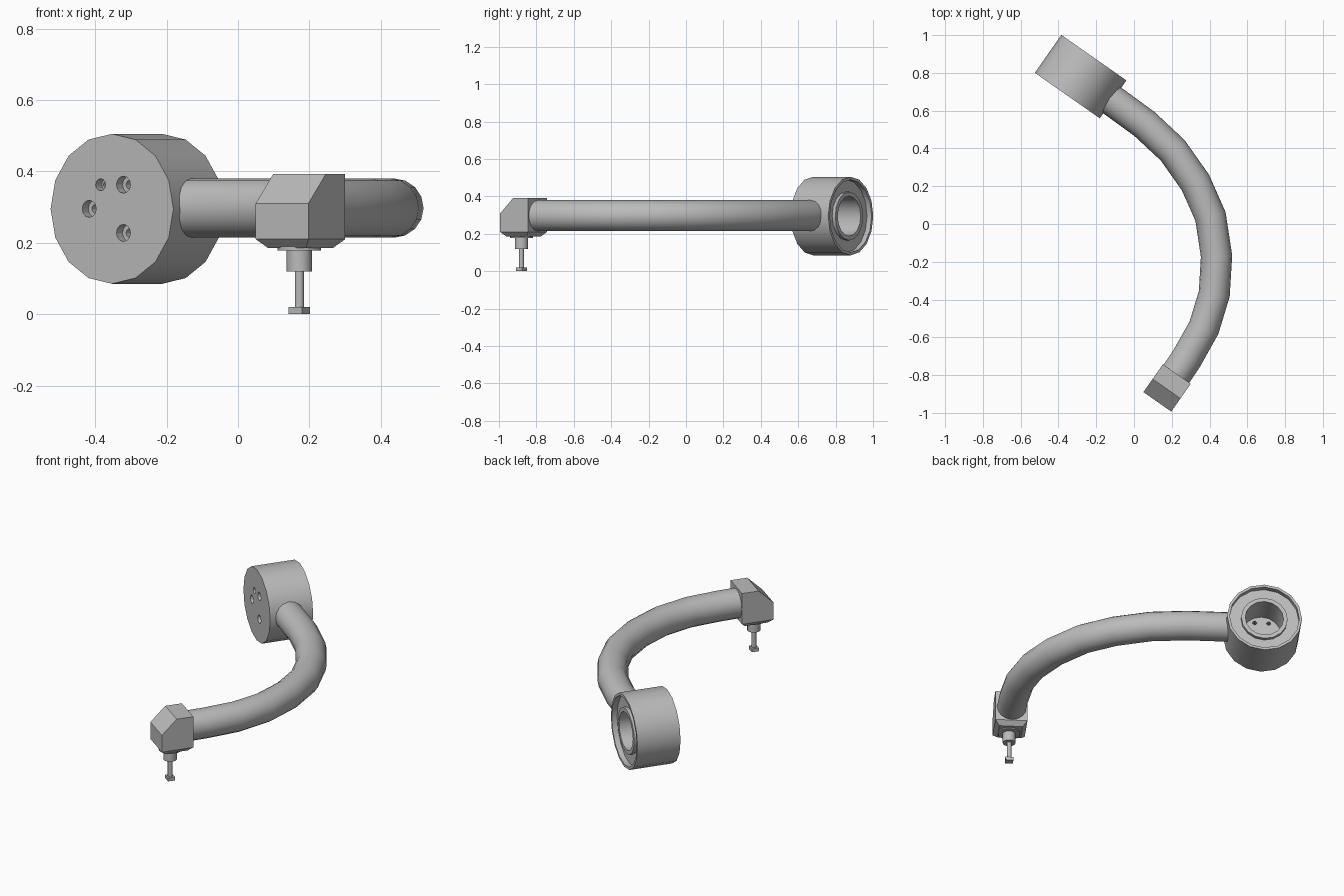
import bpy, bmesh
from math import cos, sin, pi, radians
from mathutils import Vector

if "Cube" in bpy.data.objects:
    bpy.data.objects.remove(bpy.data.objects["Cube"])

grey = bpy.data.materials.new("plain grey")
grey.use_nodes = True
grey.diffuse_color = (0.5, 0.5, 0.5, 1)
grey.node_tree.nodes["Principled BSDF"].inputs["Base Color"].default_value = (0.5, 0.5, 0.5, 1)

TURN = radians(-35)
AXIS_Z = 0.295


def finish(name, bm, location=(0, 0, 0), turn=TURN):
    """Turn a bmesh into a grey object with sharp edges kept."""
    bmesh.ops.remove_doubles(bm, verts=bm.verts, dist=1e-5)
    bmesh.ops.recalc_face_normals(bm, faces=bm.faces)
    mesh = bpy.data.meshes.new(name)
    bm.to_mesh(mesh)
    bm.free()
    mesh.materials.append(grey)
    obj = bpy.data.objects.new(name, mesh)
    obj.location = location
    obj.rotation_euler.z = turn
    bpy.context.collection.objects.link(obj)
    return obj


def smooth(obj):
    bpy.ops.object.select_all(action="DESELECT")
    obj.select_set(True)
    bpy.context.view_layer.objects.active = obj
    bpy.ops.object.shade_smooth_by_angle(angle=radians(30))


def skin(bm, rings):
    """Join consecutive vertex rings and cap both ends."""
    n = len(rings[0])
    for a, b in zip(rings, rings[1:]):
        for i in range(n):
            j = (i + 1) % n
            bm.faces.new((a[i], a[j], b[j], b[i]))
    bm.faces.new(rings[0])
    bm.faces.new(rings[-1])


def lathe(bm, profile, axis, sides=16, centre=(0, 0, 0)):
    """Revolve (radius, distance) points about the local y or z axis."""
    rings = []
    for r, d in profile:
        ring = []
        for i in range(sides):
            c, s = r * cos(2 * pi * i / sides), r * sin(2 * pi * i / sides)
            p = (c, d, s) if axis == "y" else (c, s, d)
            ring.append(bm.verts.new(Vector(p) + Vector(centre)))
        rings.append(ring)
    skin(bm, rings)


# Round housing, with a rim, a raised inner collar and a deep bore at the back
bm = bmesh.new()
lathe(bm, [(0.21, 0), (0.21, 0.245), (0.195, 0.245), (0.195, 0.215), (0.13, 0.215),
           (0.13, 0.235), (0.107, 0.235), (0.107, 0.06)], "y")
housing = finish("housing", bm, (-0.353, 0.68, AXIS_Z))

# Stepped screw holes and one small pin hole through the front plate
bm = bmesh.new()
for angle, wide, narrow in ((60, 0.024, 0.012), (180, 0.024, 0.012),
                            (300, 0.024, 0.012), (120, 0.017, 0.011)):
    a = radians(angle)
    lathe(bm, [(wide, -0.02), (wide, 0.03), (narrow, 0.03), (narrow, 0.08)], "y", 12,
          (0.078 * cos(a), 0, 0.078 * sin(a)))
cutter = finish("hole_cutter", bm, housing.location)
cutter.hide_render = True
cut = housing.modifiers.new("holes", "BOOLEAN")
cut.operation = "DIFFERENCE"
cut.solver = "EXACT"
cut.object = cutter
bpy.context.view_layer.objects.active = housing
bpy.ops.object.modifier_apply(modifier=cut.name)
bpy.data.objects.remove(cutter)
smooth(housing)

# Curved arm, swept with mitred rings
path = [Vector((x, y, AXIS_Z + 0.002)) for x, y in (
    (-0.16, 0.685), (-0.11, 0.65), (0.055, 0.53), (0.205, 0.39), (0.325, 0.22), (0.405, 0.04),
    (0.437, -0.17), (0.425, -0.37), (0.37, -0.55), (0.28, -0.71), (0.19, -0.845))]
bm = bmesh.new()
rings = []
for i, p in enumerate(path):
    into = (p - path[max(i - 1, 0)]).normalized()
    out = (path[min(i + 1, len(path) - 1)] - p).normalized()
    side = (into + out).normalized().cross(Vector((0, 0, 1)))
    rings.append([bm.verts.new(p + 0.083 * (side * cos(k * pi / 8) + Vector((0, 0, sin(k * pi / 8)))))
                  for k in range(16)])
skin(bm, rings)
smooth(finish("arm", bm, turn=0))

# Head block with a sloped front and a bevelled underside
HEAD = (0.175, -0.868, 0)
bm = bmesh.new()
profile = [(-0.09, 0.185), (0.09, 0.185), (0.09, 0.392), (-0.005, 0.392), (-0.09, 0.31)]
skin(bm, [[bm.verts.new((x, y, z)) for y, z in profile] for x in (-0.09, 0.09)])
under = [e for e in bm.edges if all(v.co.z < 0.19 for v in e.verts)]
bmesh.ops.bevel(bm, geom=under, offset=0.025, segments=1, affect="EDGES")
finish("head", bm, HEAD)

# Stepped spindle below the head
PIN = (0.172, -0.88, 0)
bm = bmesh.new()
lathe(bm, [(0.062, 0.19), (0.062, 0.178), (0.036, 0.178), (0.036, 0.12),
           (0.013, 0.12), (0.013, 0.01)], "z")
smooth(finish("spindle", bm, PIN))

# Small square foot
bm = bmesh.new()
bmesh.ops.create_cube(bm, size=1)
for v in bm.verts:
    v.co = Vector((v.co.x * 0.045, v.co.y * 0.04, (v.co.z + 0.5) * 0.02))
finish("foot", bm, PIN)
